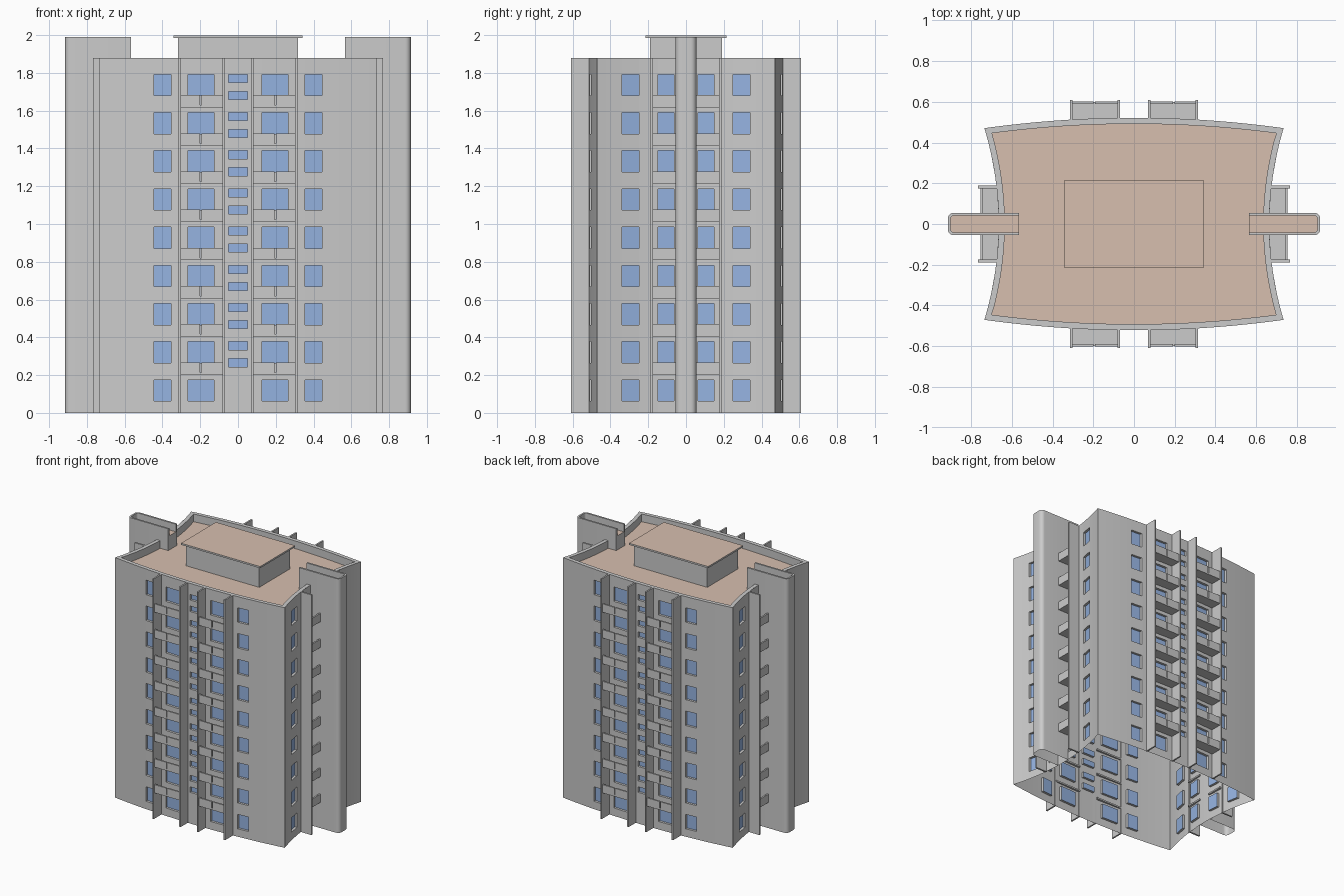
import bpy, bmesh, math
from mathutils import Matrix

if "Cube" in bpy.data.objects:
    bpy.data.objects.remove(bpy.data.objects["Cube"])

H, ROOF, FLOOR = 1.88, 1.82, 0.2022
CX, CY = 0.735, 0.471          # plan corner


def F(x):                      # bulging front/back wall
    return 0.522 - 0.051 * (x / CX) ** 2


def S(y):                      # hollow side wall
    return 0.665 + 0.07 * (y / CY) ** 2


def mat(name, col):
    m = bpy.data.materials.new(name)
    m.diffuse_color = (*col, 1)
    m.use_nodes = True
    m.node_tree.nodes["Principled BSDF"].inputs["Base Color"].default_value = m.diffuse_color
    return m


GLASS = mat("glass_blue", (0.30, 0.45, 0.75))
TAN = mat("roof_tan", (0.68, 0.52, 0.43))


def finish(bm, name, material=None, smooth=False):
    bmesh.ops.remove_doubles(bm, verts=bm.verts, dist=1e-5)
    me = bpy.data.meshes.new(name)
    bm.to_mesh(me)
    bm.free()
    ob = bpy.data.objects.new(name, me)
    bpy.context.collection.objects.link(ob)
    if material:
        me.materials.append(material)
    if smooth:
        bpy.ops.object.select_all(action='DESELECT')
        ob.select_set(True)
        bpy.context.view_layer.objects.active = ob
        bpy.ops.object.shade_smooth_by_angle(angle=math.radians(30))
    return ob


def face(bm, pts):
    return bm.faces.new([bm.verts.new(p) for p in pts])


def box(bm, x, y, z):
    lo, hi = zip(*[sorted(r) for r in (x, y, z)])
    c = [(a + b) / 2 for a, b in zip(lo, hi)]
    s = [b - a for a, b in zip(lo, hi)]
    bmesh.ops.create_cube(bm, size=1, matrix=Matrix.Translation(c) @ Matrix.Diagonal((*s, 1)))


# Walls: columns of solid strips and recessed windows
walls, glass = bmesh.new(), bmesh.new()
main = [(0.062 + FLOOR * k, 0.175 + FLOOR * k) for k in range(9)]
small = [(a + FLOOR * k, a + 0.043 + FLOOR * k) for k in range(1, 9) for a in (0.042, 0.132)]


def build_wall(pos, half, wins):
    wins = wins + [(-b, -a, z) for a, b, z in wins if a > 0]
    us = {-half, half} | {w[i] for w in wins for i in (0, 1)}
    for i in range(1, 24):
        u = -half + 2 * half * i / 24
        if not any(a - 0.01 < u < b + 0.01 for a, b, _ in wins):
            us.add(u)
    us = sorted(us)
    for a, b in zip(us, us[1:]):
        zs = next((w[2] for w in wins if w[0] <= (a + b) / 2 <= w[1]), [])
        z = 0
        for z0, z1 in zs + [(H, H)]:
            face(walls, [pos(a, 0, z), pos(b, 0, z), pos(b, 0, z0), pos(a, 0, z0)])
            z = z1
            if z0 < z1:
                ring = [(a, z0), (b, z0), (b, z1), (a, z1)]
                d = 0.018
                face(glass, [pos(u, d, v) for u, v in ring])
                for p, q in zip(ring, ring[1:] + ring[:1]):
                    face(walls, [pos(p[0], 0, p[1]), pos(q[0], 0, q[1]),
                                 pos(q[0], d, q[1]), pos(p[0], d, p[1])])


front_wins = [(-0.05, 0.05, small), (0.127, 0.265, main), (0.355, 0.445, main)]
side_wins = [(0.063, 0.148, main), (0.25, 0.338, main)]
for s in (1, -1):
    build_wall(lambda u, d, z: (s * u, -s * (F(u) - d), z), CX, front_wins)
    build_wall(lambda u, d, z: (s * (S(u) - d), s * u, z), CY, side_wins)


# Parapet rim, inner parapet face and roof deck
def outline(off, n=24):
    ax, ay = CX - off * 1.15, CY - off * 0.83
    t = [-1 + 2 * i / n for i in range(n)]
    half = [(ax * k, -(F(ax * k) - off)) for k in t] + [(S(ay * k) - off, ay * k) for k in t]
    return half + [(-x, -y) for x, y in half]


outer, inner = outline(0), outline(0.03)
for i in range(len(outer)):
    j = (i + 1) % len(outer)
    o, p, q, r = outer[i], outer[j], inner[j], inner[i]
    face(walls, [(*o, H), (*p, H), (*q, H), (*r, H)])
    face(walls, [(*r, H), (*q, H), (*q, ROOF), (*r, ROOF)])
finish(walls, "outer_walls", smooth=True)
finish(glass, "window_glass", GLASS)
deck = bmesh.new()
face(deck, [(*p, ROOF) for p in inner])

# Balconies: vertical fins, floor slabs, split front panels
fins, balc = bmesh.new(), bmesh.new()
for sx in (1, -1):
    for sy in (1, -1):
        for x in (0.309, 0.076):
            box(fins, (sx * (x - 0.006), sx * (x + 0.006)),
                (sy * (F(x) - 0.004), sy * 0.61), (0, H))
        box(fins, (sx * 0.67, sx * 0.767), (sy * 0.175, sy * 0.188), (0, H))
        for k in range(1, 9):
            z = FLOOR * k
            box(balc, (sx * 0.08, sx * 0.305), (sy * 0.505, sy * 0.6), (z, z + 0.012))
            for a, b in ((0.08, 0.192), (0.2, 0.305)):
                box(balc, (sx * a, sx * b), (sy * 0.59, sy * 0.602), (z, z + 0.065))
            box(balc, (sx * 0.655, sx * 0.752), (sy * 0.05, sy * 0.178), (z, z + 0.012))
            box(balc, (sx * 0.742, sx * 0.754), (sy * 0.05, sy * 0.178), (z, z + 0.065))
finish(fins, "balcony_fins")
finish(balc, "balconies")


# End pylons: rounded hollow blades with an open trough on top
def blade(off):
    h, X, r = 0.055 - off, 0.915 - off, 0.03 - off
    pts = [(0.566, -h), (0.667, -h)]
    for i in range(7):
        a = math.radians(-90 + 15 * i)
        pts.append((X - r + r * math.cos(a), -(h - r) + r * math.sin(a)))
    return pts + [(x, -y) for x, y in reversed(pts)]


TOP, TROUGH = 1.99, 1.93
pyl = bmesh.new()
bo, bi = blade(0), blade(0.014)
for s in (1, -1):
    R = lambda p, z: (s * p[0], s * p[1], z)
    n = len(bo)
    for i in range(n - 1):
        o, p, q, r = bo[i], bo[i + 1], bi[i + 1], bi[i]
        z0 = ROOF if i in (0, n - 2) else 0
        face(pyl, [R(o, z0), R(p, z0), R(p, TOP), R(o, TOP)])
        face(pyl, [R(o, TOP), R(p, TOP), R(q, TOP), R(r, TOP)])
        face(pyl, [R(r, TOP), R(q, TOP), R(q, TROUGH), R(r, TROUGH)])
    face(pyl, [R(bo[-1], ROOF), R(bo[0], ROOF), R(bo[0], TROUGH), R(bo[-1], TROUGH)])
    for o, i in ((bo[0], bi[0]), (bi[-1], bo[-1])):
        face(pyl, [R(i, TROUGH), R(o, TROUGH), R(o, TOP), R(i, TOP)][::-1])
    face(deck, [R(p, TROUGH) for p in bi])
finish(pyl, "end_pylons", smooth=True)

# Rooftop room with overhanging lid
room = bmesh.new()
box(room, (-0.317, 0.317), (-0.19, 0.19), (ROOF, 1.987))
box(room, (-0.342, 0.342), (-0.215, 0.215), (1.986, 1.999))
finish(room, "rooftop_room")
face(deck, [(-0.342, -0.215, 2), (0.342, -0.215, 2), (0.342, 0.215, 2), (-0.342, 0.215, 2)])
finish(deck, "roof_surfaces", TAN)
